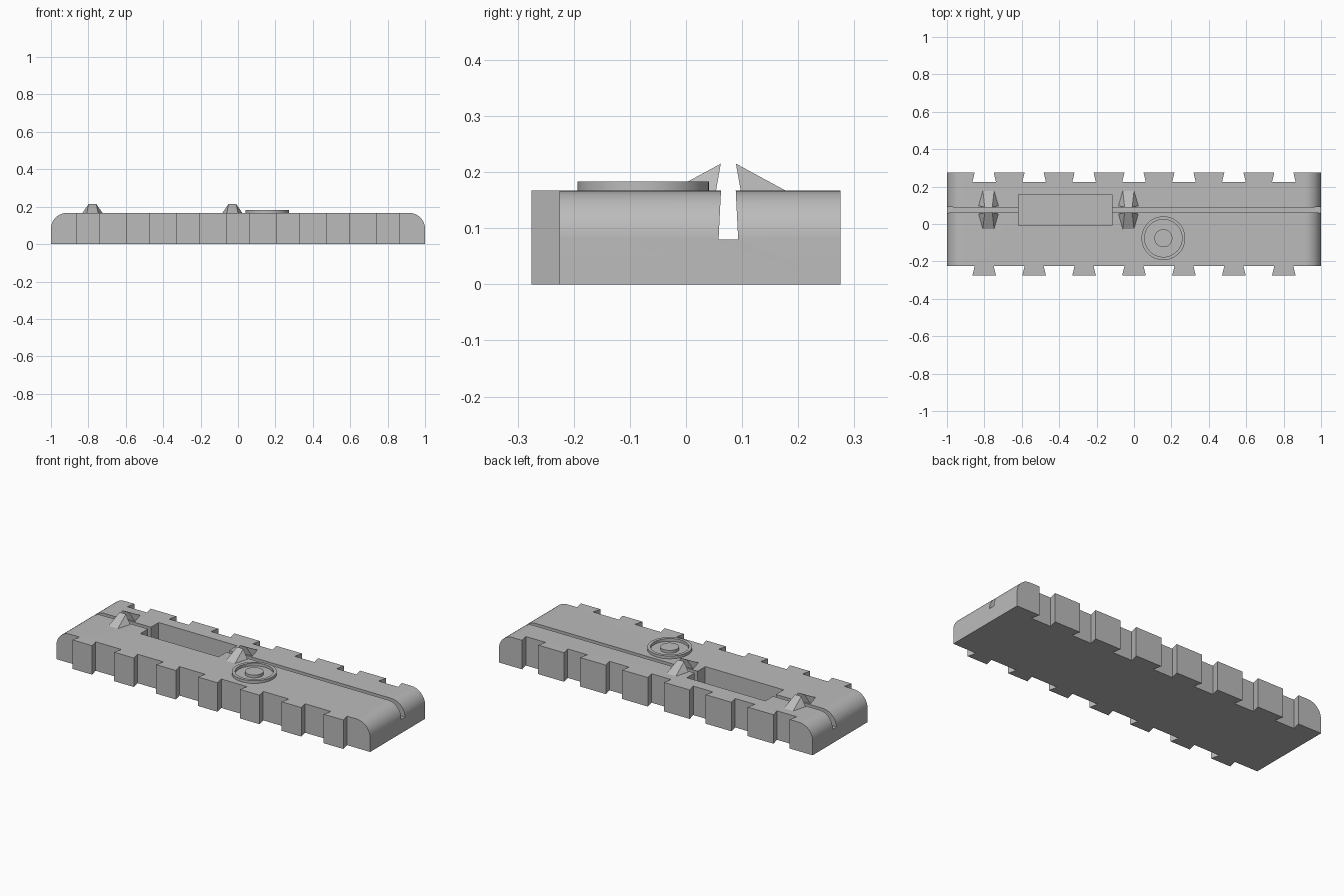
import bpy, bmesh, math
from mathutils import Vector

cube = bpy.data.objects.get("Cube")
if cube:
    bpy.data.objects.remove(cube, do_unlink=True)

TOP = 0.167
SLOT_Y = 0.0755
TAB_XS = [i * 0.267 for i in range(-3, 4)]

grey = bpy.data.materials.new("light_grey")
grey.use_nodes = True
colour = (0.5, 0.5, 0.5, 1)
grey.diffuse_color = colour
grey.node_tree.nodes["Principled BSDF"].inputs["Base Color"].default_value = colour


def finish(name, bm):
    bmesh.ops.recalc_face_normals(bm, faces=bm.faces)
    mesh = bpy.data.meshes.new(name)
    bm.to_mesh(mesh)
    bm.free()
    mesh.materials.append(grey)
    obj = bpy.data.objects.new(name, mesh)
    bpy.context.collection.objects.link(obj)
    return obj


def extrude(points, direction):
    """Closed prism from a planar outline."""
    bm = bmesh.new()
    face = bm.faces.new([bm.verts.new(p) for p in points])
    moved = bmesh.ops.extrude_face_region(bm, geom=[face], use_keep_orig=True)["geom"]
    bmesh.ops.translate(bm, vec=Vector(direction),
                        verts=[g for g in moved if isinstance(g, bmesh.types.BMVert)])
    return bm


def activate(obj):
    bpy.ops.object.select_all(action='DESELECT')
    obj.select_set(True)
    bpy.context.view_layer.objects.active = obj


def cut(obj, cutter):
    cutter.hide_render = True
    mod = obj.modifiers.new("cut", 'BOOLEAN')
    mod.operation, mod.solver, mod.object = 'DIFFERENCE', 'EXACT', cutter
    activate(obj)
    bpy.ops.object.modifier_apply(modifier=mod.name)
    bpy.data.objects.remove(cutter, do_unlink=True)


def dovetail_edge(base, tip):
    """Outline of one long side: narrow necks at base, wide ends at tip."""
    pts = []
    for x in TAB_XS:
        pts += [(x - 0.051, base), (x - 0.063, tip), (x + 0.063, tip), (x + 0.051, base)]
    return pts


# Base plate: dovetail tabs in front, matching sockets behind
front = [(-1, -0.225)] + dovetail_edge(-0.225, -0.275) + [(1, -0.225)]
back = [(-1, 0.275)] + dovetail_edge(0.275, 0.225) + [(1, 0.275)]
bm = extrude([(x, y, 0) for x, y in front + back[::-1]], (0, 0, TOP))
ends = [e for e in bm.edges
        if all(abs(v.co.x) > 0.999 and v.co.z > 0.1 for v in e.verts)]
bmesh.ops.bevel(bm, geom=ends, offset=0.086, segments=14, profile=0.5, affect='EDGES')
plate = finish("base_plate", bm)

# Long undercut slot
slot = [(-1.1, SLOT_Y + s * w, z) for s, w, z in
        ((-1, 0.0175, 0.08), (1, 0.0175, 0.08), (1, 0.0125, 0.18), (-1, 0.0125, 0.18))]
cut(plate, finish("slot_cutter", extrude(slot, (2.2, 0, 0))))

# Rectangular pocket
pocket = [(x, y, 0.033) for x, y in
          ((-0.617, -0.008), (-0.117, -0.008), (-0.117, 0.159), (-0.617, 0.159))]
cut(plate, finish("pocket_cutter", extrude(pocket, (0, 0, 0.2))))
activate(plate)
bpy.ops.object.shade_smooth_by_angle(angle=math.radians(25))


# Pointed clips leaning over the slot, in facing pairs
def clip(name, x, side):
    bm = bmesh.new()
    rows = ((0.030, 0.102, TOP), (0.053, 0.022, TOP), (0.020, 0.0135, 0.215))
    for half, out, z in rows:
        for s in (-1, 1):
            bm.verts.new((x + s * half, SLOT_Y + side * out, z))
    bmesh.ops.convex_hull(bm, input=bm.verts)
    finish(name, bm)


for place, x in (("right", -0.778), ("middle", -0.03)):
    clip(place + "_front_clip", x, -1)
    clip(place + "_back_clip", x, 1)


# Plain raised round relief
def relief(name, outer, inner):
    n = 48
    bm = bmesh.new()
    loops = []
    for r, z in ((outer, TOP), (outer, 0.183), (inner, 0.183), (inner, TOP)):
        loops.append([bm.verts.new((0.157 + r * math.cos(math.tau * i / n),
                                    -0.076 + r * math.sin(math.tau * i / n), z))
                      for i in range(n)] if r else None)
    pairs = [(0, 1), (1, 2), (2, 3), (3, 0)] if inner else [(0, 1)]
    for a, b in pairs:
        for i in range(n):
            j = (i + 1) % n
            bm.faces.new((loops[a][i], loops[a][j], loops[b][j], loops[b][i]))
    if not inner:
        bm.faces.new(loops[0])
        bm.faces.new(loops[1])
    activate(finish(name, bm))
    bpy.ops.object.shade_smooth_by_angle(angle=math.radians(30))


relief("raised_ring", 0.117, 0.1)
relief("raised_disc", 0.048, 0)
